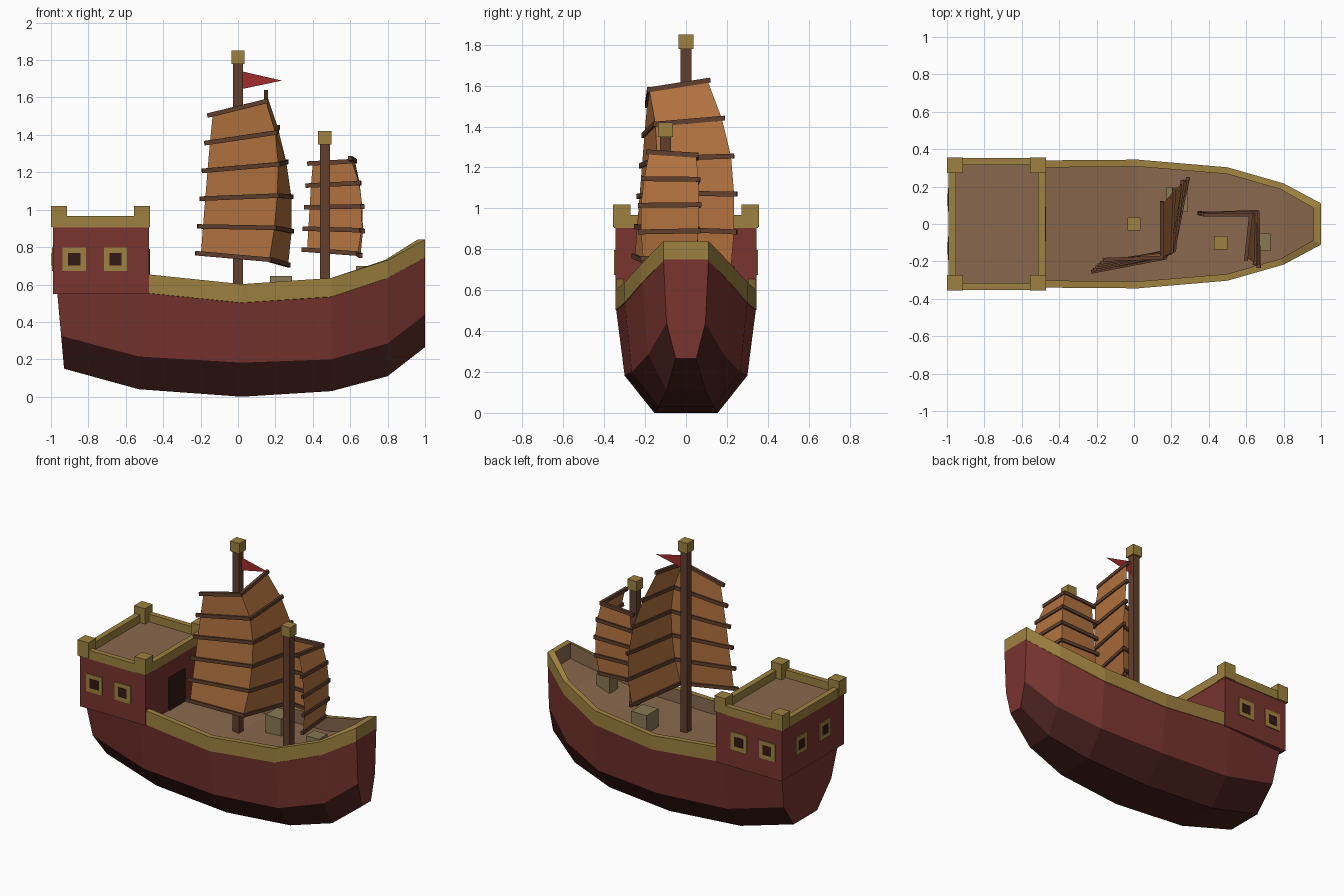
import bpy, bmesh
from mathutils import Vector, Matrix

if "Cube" in bpy.data.objects:
    bpy.data.objects.remove(bpy.data.objects["Cube"])

def mat(name, r, g, b):
    m = bpy.data.materials.new(name)
    m.diffuse_color = (r, g, b, 1)
    m.use_nodes = True
    m.node_tree.nodes["Principled BSDF"].inputs["Base Color"].default_value = m.diffuse_color
    return m

RED = mat("red_planks", .19, .035, .028)
DARK_RED = mat("dark_planks", .065, .015, .012)
GOLD = mat("gold_trim", .34, .22, .05)
DECK = mat("deck_wood", .25, .14, .075)
CANVAS = mat("sail_cloth", .45, .17, .05)
WOOD = mat("mast_wood", .12, .05, .027)
DARK = mat("dark_opening", .035, .01, .008)
CRATE = mat("crate_wood", .25, .19, .09)
FLAG = mat("flag_red", .36, .025, .025)

def make(name, verts, faces, mats, idx=None, fix=True):
    me = bpy.data.meshes.new(name)
    me.from_pydata([tuple(v) for v in verts], [], faces)
    for m in mats:
        me.materials.append(m)
    if idx:
        me.polygons.foreach_set("material_index", idx)
    if fix:
        bm = bmesh.new()
        bm.from_mesh(me)
        bmesh.ops.recalc_face_normals(bm, faces=bm.faces)
        bm.to_mesh(me)
        bm.free()
    ob = bpy.data.objects.new(name, me)
    bpy.context.collection.objects.link(ob)
    return ob

def box(name, x0, x1, y0, y1, z0, z1, m):
    v = [(x, y, z) for x in (x0, x1) for y in (y0, y1) for z in (z0, z1)]
    f = [(0, 1, 3, 2), (4, 6, 7, 5), (0, 4, 5, 1), (2, 3, 7, 6), (0, 2, 6, 4), (1, 5, 7, 3)]
    return make(name, v, f, [m])

# Hull stations: (x, half width, z) at keel edge, chine and sheer
STATIONS = [
    ((-.93, .13, .15), (-.945, .265, .325), (-.972, .325, .62)),
    ((-.53, .15, .04), (-.53, .295, .215), (-.53, .338, .565)),
    ((.02, .155, 0), (.02, .30, .182), (.02, .342, .508)),
    ((.5, .135, .03), (.5, .265, .20), (.5, .30, .54)),
    ((.8, .095, .11), (.8, .185, .285), (.8, .215, .64)),
    ((1, .05, .265), (1, .095, .44), (1, .11, .75)),
]
verts, faces, idx = [], [], []
for st in STATIONS:
    verts += [(x, -y, z) for x, y, z in reversed(st)] + [(x, y, z) for x, y, z in st]
SIDE = (0, 1, 1, 1, 0, 2)
for s in range(len(STATIONS) - 1):
    for k in range(6):
        a, b = s * 6 + k, s * 6 + (k + 1) % 6
        faces.append((a, b, b + 6, a + 6))
        idx.append(SIDE[k])
last = len(verts) - 6
faces += [tuple(range(6)), tuple(range(last, last + 6))]
idx += [0, 0]
make("hull", verts, faces, [RED, DARK_RED, DECK], idx)

# Gold bulwark rail running round the bow
OUT = [(-.49, .34, .56, .655), (.02, .344, .508, .602), (.5, .303, .54, .635),
       (.8, .217, .64, .73), (1, .11, .75, .84)]
INN = [(-.49, .302), (.02, .307), (.5, .267), (.785, .185), (.96, .085)]
ring = []
for s in (-1, 1):
    side = [[(x, s * y, z0 - .005), (x, s * y, z1), (u, s * v, z1), (u, s * v, z0 - .02)]
            for (x, y, z0, z1), (u, v) in zip(OUT, INN)]
    ring += side if s < 0 else side[::-1]
faces, idx = [], []
for r in range(len(ring) - 1):
    for k in range(4):
        a, b = r * 4 + k, r * 4 + (k + 1) % 4
        faces.append((a, b, b + 4, a + 4))
        idx.append(1 if k == 2 else 0)
n = len(ring) * 4
faces += [(0, 1, 2, 3), (n - 4, n - 3, n - 2, n - 1)]
idx += [0, 0]
make("bulwark_rail", [p for q in ring for p in q], faces, [GOLD, DECK], idx)

# Stern cabin with roof deck, parapet and corner posts
box("cabin", -.988, -.477, -.345, .345, .55, .905, RED)
box("cabin_roof_deck", -.96, -.51, -.315, .315, .90, .912, DECK)
for s in (-1, 1):
    y = sorted((s * .352, s * .315))
    box("parapet_side", -.992, -.473, *y, .905, .967, GOLD)
    for x in (-1, -.555):
        yp = sorted((s * .356, s * .272))
        box("parapet_post", x, x + .085, *yp, .908, 1.02, GOLD)
for x in (-.992, -.512):
    box("parapet_end", x, x + .039, -.315, .315, .905, .967, GOLD)

# Cabin windows on both sides and the stern, door facing the deck
for h, t, m, part in ((.062, .006, GOLD, "window_frame"), (.033, .008, DARK, "window_opening")):
    z = (.735 - h, .735 + h)
    for x in (-.875, -.655):
        for s in (-1, 1):
            box(part, x - h, x + h, *sorted((s * .34, s * (.345 + t))), *z, m)
    for y in (-.13, .13):
        box(part, -.988 - t, -.98, y - h, y + h, *z, m)
box("cabin_door", -.48, -.471, -.09, .09, .55, .79, DARK)

# Masts with square caps
for name, x, y, z0, z1 in (("main", 0, 0, .49, 1.85), ("fore", .465, -.10, .5, 1.42)):
    box(name + "_mast", x - .026, x + .026, y - .026, y + .026, z0, z1 - .03, WOOD)
    box(name + "_mast_cap", x - .036, x + .036, y - .036, y + .036, z1 - .072, z1, GOLD)

# Pennant
make("pennant", [(.02, 0, 1.74), (.02, 0, 1.645), (.235, 0, 1.69)], [(0, 1, 2)], [FLAG], fix=False)

# Crates on deck
box("crate_large", .17, .29, .065, .195, .50, .645, CRATE)
box("crate_small", .63, .73, -.145, -.05, .57, .70, CRATE)

def batten(name, a, b, ext_a, ext_b):
    d = (b - a).normalized()
    a, b = a - d * ext_a, b + d * ext_b
    l = (b - a).length / 2
    ob = box(name, -l, l, -.01, .01, -.012, .012, WOOD)
    ob.matrix_world = Matrix.Translation((a + b) / 2) @ d.to_track_quat('X', 'Z').to_matrix().to_4x4()

def sail(name, rows):
    """Each row: outer edge, fold and inner edge points, with a batten along it."""
    rows = [[Vector(p) for p in r] for r in rows]
    f = [(i * 3 + k, i * 3 + k + 1, i * 3 + k + 4, i * 3 + k + 3)
         for i in range(len(rows) - 1) for k in (0, 1)]
    make(name, [p for r in rows for p in r], f, [CANVAS], fix=False)
    for a, b, c in rows:
        batten(name + "_batten", a, b, .03, .005)
        batten(name + "_batten", b, c, .005, .015)

# Main sail, bulging towards the bow and front
sail("main_sail", [
    ((-.135, -.19, 1.51), (.15, -.18, 1.58), (.15, .105, 1.625)),
    ((-.15, -.203, 1.36), (.20, -.15, 1.412), (.213, .175, 1.44)),
    ((-.163, -.215, 1.21), (.215, -.14, 1.243), (.258, .22, 1.255)),
    ((-.175, -.227, 1.06), (.21, -.143, 1.075), (.285, .235, 1.07)),
    ((-.187, -.239, .91), (.195, -.155, .903), (.287, .235, .885)),
    ((-.198, -.25, .765), (.168, -.18, .733), (.268, .22, .705)),
])

# Fore sail, bulging towards the bow and back
sail("fore_sail", [
    ((.40, .05, 1.248), (.625, .05, 1.26), (.60, -.18, 1.275)),
    ((.39, .053, 1.13), (.65, .06, 1.142), (.645, -.205, 1.145)),
    ((.383, .055, 1.013), (.662, .065, 1.018), (.665, -.22, 1.015)),
    ((.376, .057, .898), (.66, .06, .89), (.668, -.22, .885)),
    ((.37, .058, .785), (.64, .05, .765), (.655, -.21, .755)),
])
